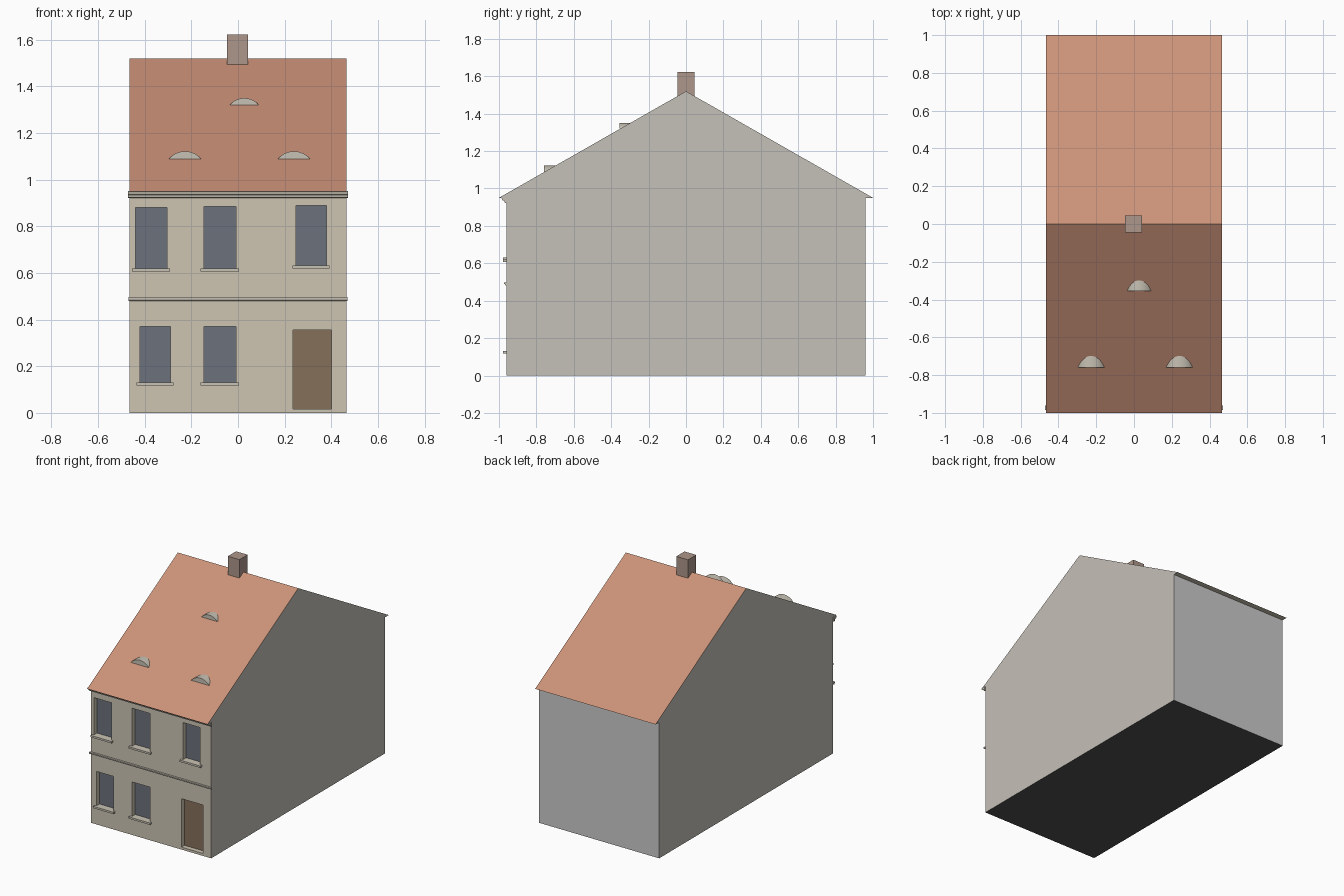
import bpy, bmesh, math

if "Cube" in bpy.data.objects:
    bpy.data.objects.remove(bpy.data.objects["Cube"])

def mat(name, c):
    m = bpy.data.materials.new(name)
    m.diffuse_color = (*c, 1)
    m.use_nodes = True
    m.node_tree.nodes["Principled BSDF"].inputs["Base Color"].default_value = m.diffuse_color
    return m

PLASTER = mat("plaster", (0.61, 0.56, 0.45))
SIDE = mat("side_wall", (0.56, 0.53, 0.48))
BACK = mat("back_wall", (0.58, 0.58, 0.55))
TILE = mat("roof_tile", (0.60, 0.29, 0.19))
GLASS = mat("glass", (0.15, 0.17, 0.20))
WOOD = mat("door_wood", (0.24, 0.16, 0.10))
BRICK = mat("chimney_brick", (0.42, 0.31, 0.26))
STONE = mat("stone", (0.58, 0.54, 0.46))
BASE = mat("base", (0.08, 0.08, 0.08))

def prism(name, pts, lo, hi, axis, *mats):
    """Extrude a profile: (y,z) points along x, or (x,z) points along y."""
    place = (lambda p, t: (t, p[0], p[1])) if axis == 'x' else (lambda p, t: (p[0], t, p[1]))
    bm = bmesh.new()
    a = [bm.verts.new(place(p, lo)) for p in pts]
    b = [bm.verts.new(place(p, hi)) for p in pts]
    bm.faces.new(a)
    bm.faces.new(b)
    n = len(pts)
    for i in range(n):
        j = (i + 1) % n
        bm.faces.new((a[i], a[j], b[j], b[i]))
    bmesh.ops.recalc_face_normals(bm, faces=bm.faces)
    me = bpy.data.meshes.new(name)
    bm.to_mesh(me)
    bm.free()
    for m in mats:
        me.materials.append(m)
    ob = bpy.data.objects.new(name, me)
    bpy.context.collection.objects.link(ob)
    return ob

def box(name, x0, x1, y0, y1, z0, z1, *mats):
    return prism(name, [(x0, z0), (x1, z0), (x1, z1), (x0, z1)], y0, y1, 'y', *mats)

W, F, EAVE, RIDGE = 0.465, -0.96, 0.95, 1.52

# House shell with gables flush to the roof ends
house = prism("house_shell", [(F, 0), (-F, 0), (-F, EAVE), (1, EAVE), (0, RIDGE), (-1, EAVE), (F, EAVE)],
              -W, W, 'x', PLASTER, SIDE, BACK, TILE, BASE)

# Recessed openings: x0, x1, z0, z1
windows = [(-0.44, -0.305, 0.62, 0.88), (-0.145, -0.008, 0.62, 0.885), (0.248, 0.38, 0.632, 0.89),
           (-0.42, -0.29, 0.13, 0.37), (-0.145, -0.008, 0.13, 0.37)]
door = (0.235, 0.40, 0.017, 0.355)
for x0, x1, z0, z1 in windows + [door]:
    is_door = (x0, x1, z0, z1) == door
    cut = box("cutter", x0, x1, F - 0.1, F + 0.045, z0, z1)
    cut.hide_render = True
    mod = house.modifiers.new("opening", 'BOOLEAN')
    mod.operation, mod.solver, mod.object = 'DIFFERENCE', 'EXACT', cut
    bpy.context.view_layer.objects.active = house
    bpy.ops.object.modifier_apply(modifier=mod.name)
    bpy.data.objects.remove(cut)
    box("door_leaf" if is_door else "window_pane", x0, x1, F + 0.033, F + 0.045, z0, z1,
        WOOD if is_door else GLASS)
    if not is_door:
        box("window_sill", x0 - 0.015, x1 + 0.013, F - 0.018, F + 0.033, z0 - 0.013, z0, STONE)

# Colour the shell by where each face points
for p in house.data.polygons:
    n = p.normal
    outer = abs(abs(p.center.x) - W) < 0.01
    if n.z > 0.5 and p.center.z > EAVE:
        p.material_index = 3
    elif abs(n.x) > 0.9 and outer:
        p.material_index = 1
    elif n.z < -0.9 and p.center.z < 0.01:
        p.material_index = 4
    elif n.y > 0.9:
        p.material_index = 2
    else:
        p.material_index = 0

# Moulded string course and eaves cornice
prism("string_course", [(F, 0.48), (F - 0.006, 0.482), (F - 0.008, 0.488), (F - 0.014, 0.489),
                        (F - 0.014, 0.497), (F, 0.497)], -0.47, 0.47, 'x', STONE)
prism("cornice", [(F, 0.922), (F - 0.010, 0.924), (F - 0.012, 0.934), (F - 0.022, 0.936),
                  (F - 0.026, 0.951), (F, 0.951)], -0.472, 0.472, 'x', STONE)

# Eyebrow dormers running back into the front slope
for cx, hw, z0, h, y in [(-0.227, 0.07, 1.088, 0.034, -0.76), (0.24, 0.07, 1.088, 0.034, -0.76),
                         (0.027, 0.062, 1.321, 0.029, -0.355)]:
    r = (hw * hw + h * h) / (2 * h)
    a = math.asin(hw / r)
    arc = [(cx + r * math.sin(a * t / 8), z0 + h - r + r * math.cos(a * t / 8)) for t in range(-8, 9)]
    d = prism("eyebrow_dormer", arc, y, y + 0.068, 'y', STONE)
    for p in d.data.polygons:
        p.use_smooth = p.normal.z > 0.3

# Chimney on the ridge
box("chimney", -0.047, 0.043, -0.045, 0.045, 1.46, 1.623, BRICK)
